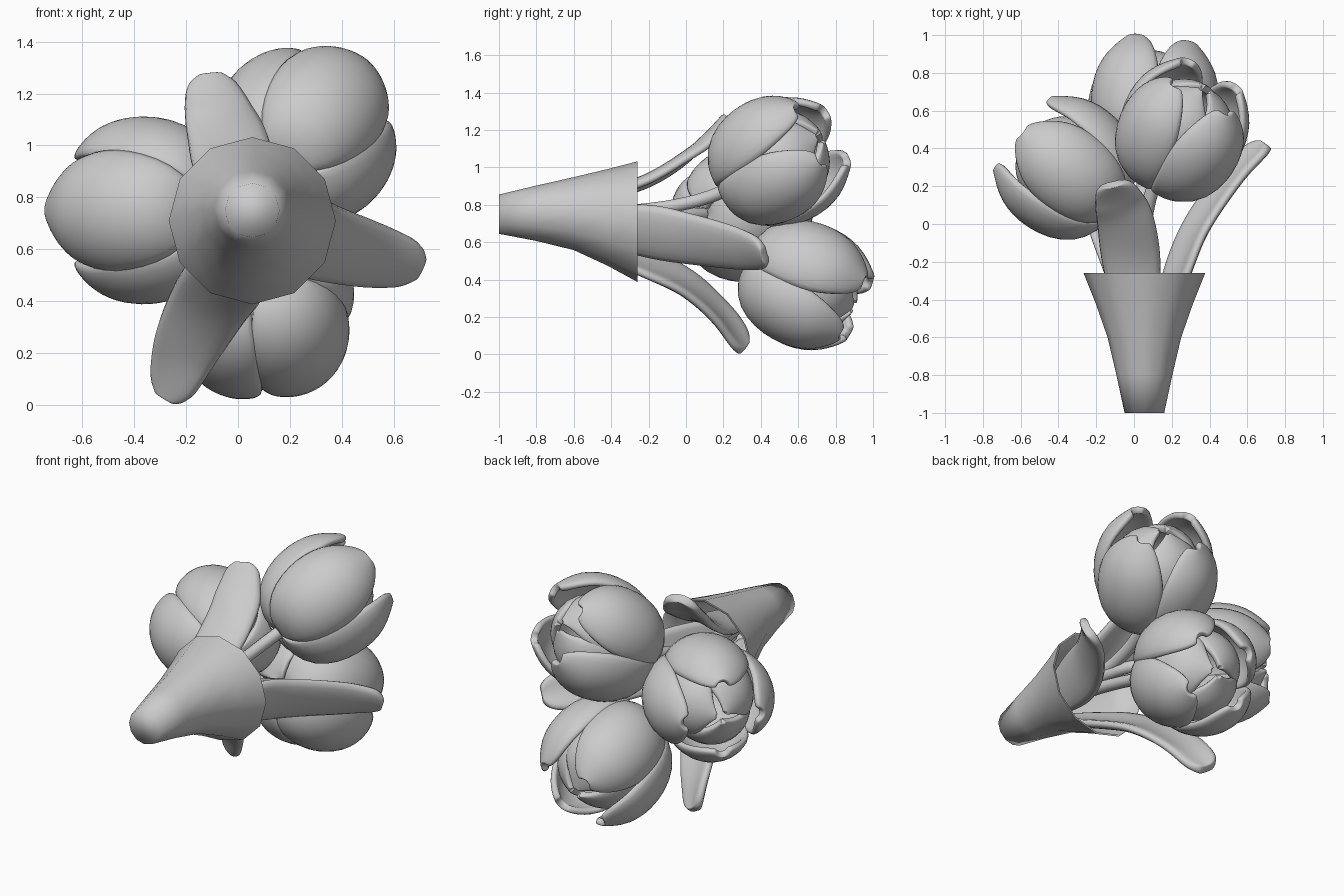
import bpy, bmesh, math
from mathutils import Vector

if "Cube" in bpy.data.objects:
    bpy.data.objects.remove(bpy.data.objects["Cube"])


def make(name, verts, faces, thick=0.0, sub=0, angle=40):
    me = bpy.data.meshes.new(name)
    me.from_pydata([tuple(v) for v in verts], [], faces)
    bm = bmesh.new()
    bm.from_mesh(me)
    bmesh.ops.recalc_face_normals(bm, faces=bm.faces)
    bm.to_mesh(me)
    bm.free()
    ob = bpy.data.objects.new(name, me)
    bpy.context.collection.objects.link(ob)
    if thick:
        m = ob.modifiers.new("thickness", 'SOLIDIFY')
        m.thickness, m.offset = thick, 0
    if sub:
        m = ob.modifiers.new("smooth", 'SUBSURF')
        m.levels = m.render_levels = sub
    bpy.ops.object.select_all(action='DESELECT')
    ob.select_set(True)
    bpy.context.view_layer.objects.active = ob
    bpy.ops.object.shade_smooth_by_angle(angle=math.radians(angle))
    return ob


def grid_faces(rows, cols, wrap=False):
    n = cols if wrap else cols - 1
    return [(i * cols + j, i * cols + (j + 1) % cols,
             (i + 1) * cols + (j + 1) % cols, (i + 1) * cols + j)
            for i in range(rows - 1) for j in range(n)]


def lerp_profile(pts, t):
    # smooth Catmull-Rom sample of a profile
    n = len(pts) - 1
    i = min(int(t * n), n - 1)
    f = t * n - i
    p = [Vector(pts[min(max(k, 0), n)]) for k in (i - 1, i, i + 1, i + 2)]
    return 0.5 * (2 * p[1] + (p[2] - p[0]) * f + (2 * p[0] - 5 * p[1] + 4 * p[2] - p[3]) * f * f
                  + (3 * p[1] - p[0] - 3 * p[2] + p[3]) * f ** 3)


# Wrapping cone, twelve sides: outer wall, rim, then inner wall
SIDES = 12
rings = [(-1.0, 0.105, 0.75), (-0.8, 0.148, 0.755), (-0.6, 0.195, 0.753),
         (-0.42, 0.258, 0.733), (-0.26, 0.322, 0.71)]
rings += [(max(y, -0.98), r - 0.012, z) for y, r, z in reversed(rings)]
verts = [(0.055 + r * math.cos(2 * math.pi * k / SIDES), y, z + r * math.sin(2 * math.pi * k / SIDES))
         for y, r, z in rings for k in range(SIDES)]
last = (len(rings) - 1) * SIDES
make("bouquet_cone", verts, grid_faces(len(rings), SIDES, True)
     + [tuple(range(SIDES)), tuple(range(last, last + SIDES))], 0, 0, 88)


# Petals: patches of a cup-shaped surface of revolution
OUTER = [(0.02, 0.0), (0.20, 0.01), (0.315, 0.13), (0.36, 0.30), (0.335, 0.47), (0.235, 0.61)]
INNER = [(0.02, 0.02), (0.15, 0.05), (0.24, 0.17), (0.26, 0.33), (0.20, 0.50), (0.03, 0.59)]


def petal(name, base, axis, side, profile, ang, half, scale=1.0):
    other = axis.cross(side)
    rows, cols = 11, 9
    verts = []
    for i in range(rows):
        v = math.sin(0.5 * math.pi * i / (rows - 1))
        r, h = lerp_profile(profile, v)
        w = half * math.sqrt(1 - (abs(v - 0.48) / 0.53) ** 2.7)
        for j in range(cols):
            u = 2 * j / (cols - 1) - 1
            a = ang + u * w
            rr = r * scale * (1 - 0.14 * u * u)
            verts.append(base + axis * h + (side * math.cos(a) + other * math.sin(a)) * rr)
    make(name, verts, grid_faces(rows, cols), 0.04, 1, 60)


def tulip(name, base, axis, ref, turn):
    base, axis, ref = Vector(base), Vector(axis).normalized(), Vector(ref)
    side = (ref - axis * ref.dot(axis)).normalized()
    # Four outer petals around a closed bud
    for k in range(4):
        petal(f"{name}_outer_petal_{k + 1}", base, axis, side, OUTER,
              math.radians(turn + 90 * k), math.radians(49), 1.0 if k % 2 == 0 else 0.97)
    for k in range(3):
        petal(f"{name}_bud_petal_{k + 1}", base, axis, side, INNER,
              math.radians(turn + 45 + 120 * k), math.radians(76))
    # Stem from inside the cone to the flower base
    cu = bpy.data.curves.new(name + "_stem", 'CURVE')
    cu.dimensions = '3D'
    cu.bevel_depth, cu.bevel_resolution, cu.use_fill_caps = 0.036, 3, True
    sp = cu.splines.new('BEZIER')
    sp.bezier_points.add(1)
    start, end = Vector((0.055, -0.85, 0.75)), base + axis * 0.03
    p, q = sp.bezier_points
    p.co, p.handle_left, p.handle_right = start, start - Vector((0, .1, 0)), start + Vector((0, 0.5, 0))
    q.co, q.handle_left, q.handle_right = end, end - axis * 0.3, end + axis * 0.1
    bpy.context.collection.objects.link(bpy.data.objects.new(name + "_stem", cu))


tulip("upper_tulip", (0.12, 0.24, 0.89), (0.4, 0.75, 0.43), (0, 0, 1), 45)
tulip("left_tulip", (-0.105, 0.095, 0.75), (-0.78, 0.62, 0.0), (0, -1, 0), 0)
tulip("lower_tulip", (0.06, 0.35, 0.50), (0.12, 0.85, -0.38), (0, 0, 1), 45)


# Leaves: swept strips, slightly cupped toward the bouquet's axis
HALF = [0.07, 0.155, 0.155, 0.13, 0.09]


def leaf(name, path, out):
    path, out = [Vector(p) for p in path], Vector(out).normalized()
    rows, cols = 19, 5
    verts = []
    for i in range(rows):
        t = i / (rows - 1)
        t = 1 - (1 - t) ** 1.5
        c = lerp_profile(path, t)
        d = lerp_profile(path, min(1, t + 0.02)) - lerp_profile(path, max(0, t - 0.02))
        wdir = d.cross(out).normalized()
        nor = wdir.cross(d).normalized()
        w = lerp_profile([(h, 0) for h in HALF], t)[0]
        w *= math.sqrt(1 - 0.8 * max(0, (t - 0.88) / 0.12) ** 2)
        for j in range(cols):
            u = j / 2 - 1
            verts.append(c + wdir * u * w - nor * 0.2 * w * u * u)
    make(name, verts, grid_faces(rows, cols), 0.05, 1, 50)


leaf("right_leaf", [(0.12, -0.65, 0.70), (0.25, -0.26, 0.655), (0.36, 0.0, 0.61),
                    (0.55, 0.27, 0.56), (0.70, 0.42, 0.53)], (0.9, 0, -0.42))
leaf("upper_leaf", [(0.04, -0.65, 0.82), (-0.01, -0.26, 0.92), (-0.045, 0.0, 1.07),
                    (-0.08, 0.12, 1.17), (-0.11, 0.21, 1.265)], (-0.1, 0, 0.95))
leaf("lower_leaf", [(0.02, -0.65, 0.66), (-0.04, -0.26, 0.49), (-0.13, 0.0, 0.36),
                    (-0.22, 0.19, 0.19), (-0.275, 0.31, 0.03)], (-0.5, 0, -0.85))
